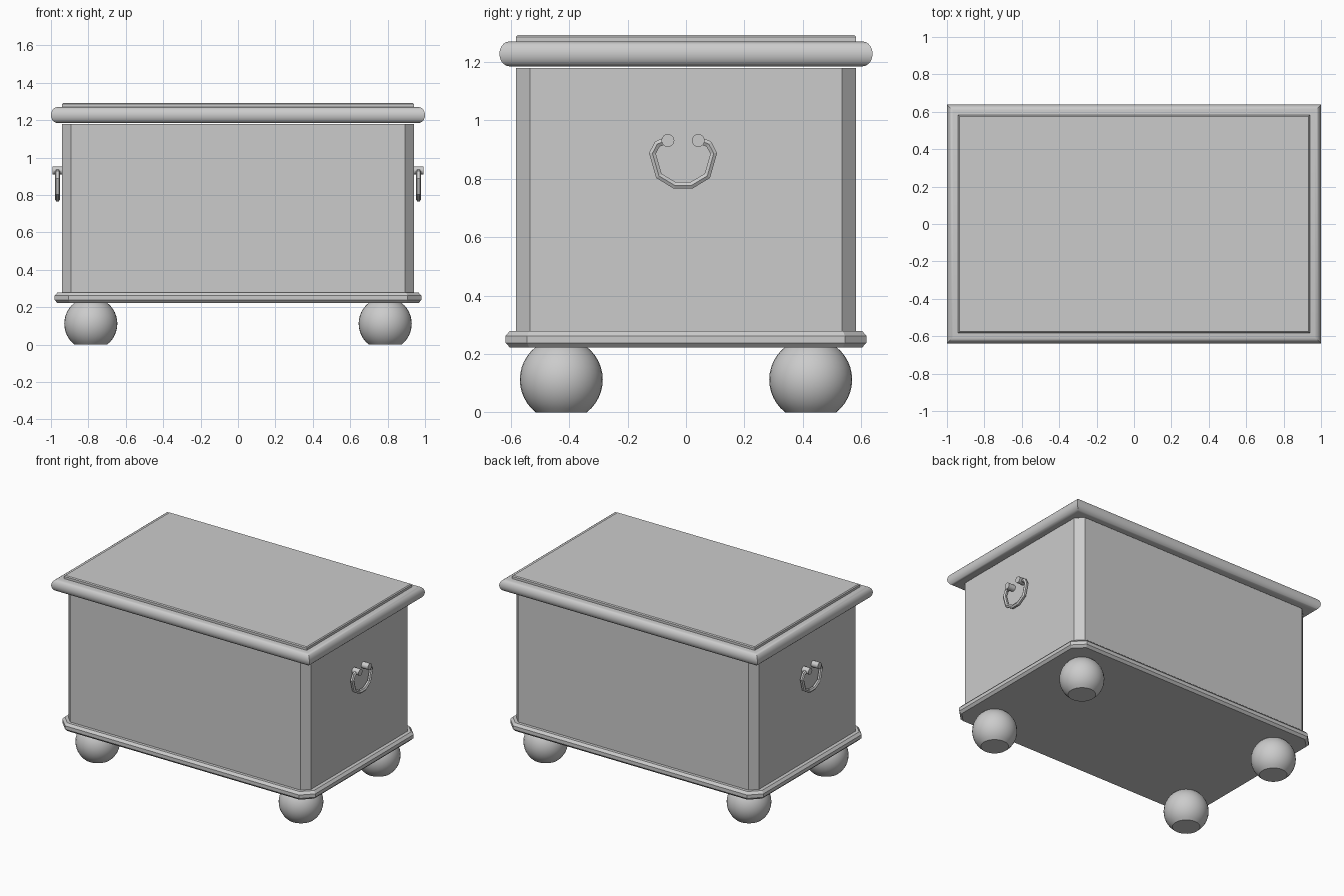
import bpy, bmesh, math

if "Cube" in bpy.data.objects:
    bpy.data.objects.remove(bpy.data.objects["Cube"])


def loft(name, rings, smooth=False):
    """Stack rectangular rings (half_x, half_y, corner_cut, z) into a capped solid."""
    bm = bmesh.new()
    loops = []
    for hx, hy, c, z in rings:
        pts = []
        for sx, sy in ((1, 1), (-1, 1), (-1, -1), (1, -1)):
            if c == 0:
                pts.append((sx * hx, sy * hy))
                continue
            pair = [(sx * hx, sy * (hy - c)), (sx * (hx - c), sy * hy)]
            pts += pair if sx * sy > 0 else pair[::-1]
        loops.append([bm.verts.new((x, y, z)) for x, y in pts])
    n = len(loops[0])
    for a, b in zip(loops, loops[1:]):
        for i in range(n):
            bm.faces.new((a[i], a[(i + 1) % n], b[(i + 1) % n], b[i]))
    bm.faces.new(loops[0][::-1])
    bm.faces.new(loops[-1])
    return finish(name, bm, smooth)


def finish(name, bm, smooth):
    bmesh.ops.recalc_face_normals(bm, faces=bm.faces)
    mesh = bpy.data.meshes.new(name)
    bm.to_mesh(mesh)
    bm.free()
    ob = bpy.data.objects.new(name, mesh)
    bpy.context.collection.objects.link(ob)
    if smooth:
        bpy.ops.object.select_all(action='DESELECT')
        ob.select_set(True)
        bpy.context.view_layer.objects.active = ob
        bpy.ops.object.shade_smooth_by_angle(angle=math.radians(35))
    return ob


# Chest body with cut corners
loft("chest_body", [(0.94, 0.582, 0.048, 0.27), (0.94, 0.582, 0.048, 1.18)])

# Base plinth with chamfered edges
loft("base_plinth", [(0.965, 0.603, 0.066, 0.222), (0.98, 0.618, 0.074, 0.238),
                     (0.98, 0.618, 0.074, 0.262), (0.965, 0.603, 0.066, 0.279)])

# Lid with rounded rim and mitred corners
rim = []
steps = 10
for i in range(steps + 1):
    a = math.radians(-90 + 180 * i / steps)
    inset = 0.034 * (1 - math.cos(a))
    rim.append((1.0 - inset, 0.639 - inset, 0, 1.2275 + 0.0425 * math.sin(a)))
loft("lid", rim, smooth=True)

# Raised panel on the lid
loft("lid_panel", [(0.94, 0.582, 0, 1.265), (0.94, 0.582, 0, 1.286),
                   (0.934, 0.576, 0, 1.292)])

# Bun feet: spheres cut flat at floor and base
for sx, x_side in ((-1, "left"), (1, "right")):
    for sy, y_side in ((-1, "front"), (1, "back")):
        bm = bmesh.new()
        profile = []
        for i in range(13):
            a = math.radians(-52 + 104 * i / 12)
            profile.append(bm.verts.new((0.142 * math.cos(a), 0, 0.112 + 0.142 * math.sin(a))))
        edges = [bm.edges.new(p) for p in zip(profile, profile[1:])]
        bmesh.ops.spin(bm, geom=profile + edges, axis=(0, 0, 1), cent=(0, 0, 0),
                       angle=2 * math.pi, steps=32)
        bmesh.ops.remove_doubles(bm, verts=bm.verts, dist=1e-4)
        bmesh.ops.holes_fill(bm, edges=bm.edges, sides=0)
        foot = finish(f"{y_side}_{x_side}_foot", bm, True)
        foot.location = (sx * 0.787, sy * 0.427, 0)

# Side handles: faceted open ring hung on two pegs
half_ring = [(0.052, 0.933), (0.088, 0.919), (0.105, 0.887), (0.083, 0.81), (0.028, 0.777)]
path = half_ring + [(-y, z) for y, z in reversed(half_ring)]
for sx, side in ((-1, "left"), (1, "right")):
    curve = bpy.data.curves.new(f"{side}_handle_ring", 'CURVE')
    curve.dimensions = '3D'
    curve.bevel_depth = 0.0135
    curve.bevel_resolution = 1
    curve.use_fill_caps = True
    spline = curve.splines.new('POLY')
    spline.points.add(len(path) - 1)
    for p, (y, z) in zip(spline.points, path):
        p.co = (sx * 0.965, y - 0.01, z, 1)
    spline.use_smooth = False
    ring = bpy.data.objects.new(f"{side}_handle_ring", curve)
    bpy.context.collection.objects.link(ring)
    for sy, end in ((-1, "front"), (1, "back")):
        bpy.ops.mesh.primitive_cylinder_add(
            vertices=16, radius=0.022, depth=0.06,
            location=(sx * 0.962, -0.01 + sy * 0.052, 0.931),
            rotation=(0, math.pi / 2, 0))
        peg = bpy.context.object
        peg.name = f"{side}_{end}_handle_peg"
        bpy.ops.object.shade_smooth_by_angle(angle=math.radians(35))
